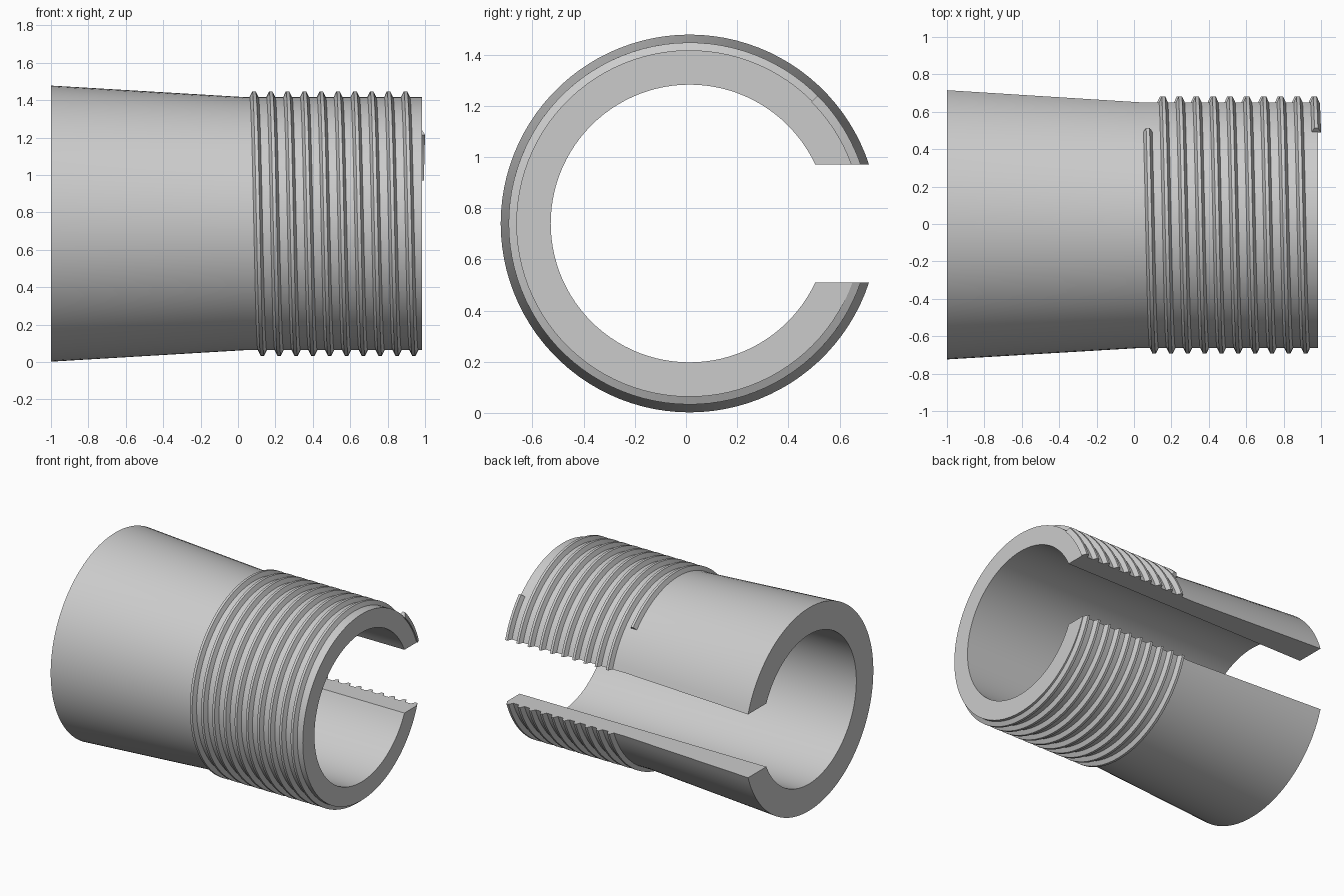
import bpy, bmesh
from math import asin, cos, sin, pi, radians

cube = bpy.data.objects.get("Cube")
if cube:
    bpy.data.objects.remove(cube, do_unlink=True)

grey = bpy.data.materials.new("light_grey")
grey.use_nodes = True
COLOUR = (0.6, 0.6, 0.6, 1)
grey.diffuse_color = COLOUR
grey.node_tree.nodes["Principled BSDF"].inputs["Base Color"].default_value = COLOUR

CY, CZ = 0.014, 0.74      # axis of the tube, which runs along x
SLOT = 0.23               # half height of the slot on the +y side
STEPS = 90
PITCH = 0.09
TURNS = 10
START = radians(45)       # angle where the thread begins and ends


def sweep(bm, profile, start=None, end=None, turn_x=0, pitch=0):
    """Sweep a closed (x, radius) profile about the axis; None stops at the slot."""
    rings = []
    for i in range(STEPS + 1):
        ring = []
        for x, r in profile:
            edge = asin(SLOT / r)
            a0 = edge if start is None else start
            a1 = 2 * pi - edge if end is None else end
            a = a0 + (a1 - a0) * i / STEPS
            px = x + turn_x + pitch * (a - START) / (2 * pi)
            ring.append(bm.verts.new((px, CY + r * cos(a), CZ + r * sin(a))))
        rings.append(ring)
    n = len(profile)
    for a, b in zip(rings, rings[1:]):
        for j in range(n):
            k = (j + 1) % n
            bm.faces.new((a[j], a[k], b[k], b[j]))
    bm.faces.new(rings[0])
    bm.faces.new(rings[-1])


def finish(bm, name):
    bmesh.ops.recalc_face_normals(bm, faces=bm.faces)
    mesh = bpy.data.meshes.new(name)
    bm.to_mesh(mesh)
    bm.free()
    mesh.materials.append(grey)
    obj = bpy.data.objects.new(name, mesh)
    bpy.context.collection.objects.link(obj)
    bpy.ops.object.select_all(action="DESELECT")
    obj.select_set(True)
    bpy.context.view_layer.objects.active = obj
    bpy.ops.object.shade_smooth_by_angle(angle=radians(25))


# Slotted tube: tapered sleeve, straight neck, straight bore
body = bmesh.new()
sweep(body, [(-1, 0.738), (0.03, 0.677), (0.985, 0.677),
             (0.985, 0.5425), (-1, 0.5425)])
finish(body, "slotted_tube")

# Helical thread, interrupted by the slot on every turn
thread = bmesh.new()
ridge = [(-0.026, 0.672), (-0.009, 0.707), (0.009, 0.707), (0.026, 0.672)]
for turn in range(TURNS + 1):
    sweep(thread, ridge,
          start=START if turn == 0 else None,
          end=START if turn == TURNS else None,
          turn_x=0.074 + PITCH * turn, pitch=PITCH)
finish(thread, "screw_thread")
